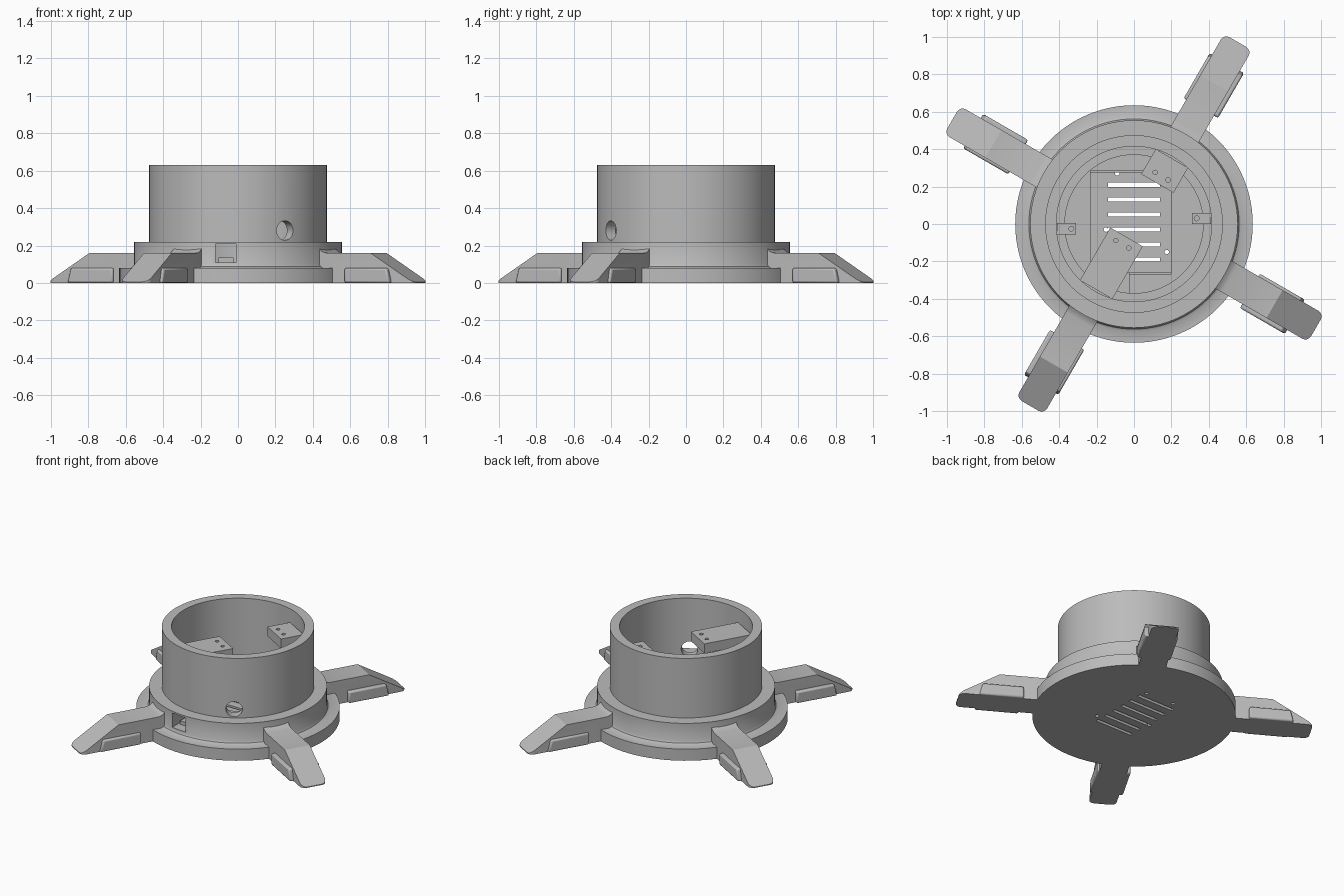
import bpy, bmesh, math
from mathutils import Matrix

cube = bpy.data.objects.get("Cube")
if cube:
    bpy.data.objects.remove(cube)

grey = bpy.data.materials.new("plain_grey")
grey.use_nodes = True
tone = (0.5, 0.5, 0.5, 1)
grey.diffuse_color = tone
grey.node_tree.nodes["Principled BSDF"].inputs["Base Color"].default_value = tone


def finish(name, bm, matrix=None):
    if matrix:
        bmesh.ops.transform(bm, matrix=matrix, verts=bm.verts)
    bmesh.ops.recalc_face_normals(bm, faces=bm.faces)
    me = bpy.data.meshes.new(name)
    bm.to_mesh(me)
    bm.free()
    me.materials.append(grey)
    ob = bpy.data.objects.new(name, me)
    bpy.context.collection.objects.link(ob)
    return ob


def spin(degrees):
    return Matrix.Rotation(math.radians(degrees), 4, 'Z')


def lathe(name, profile, steps=96):
    bm = bmesh.new()
    vs = [bm.verts.new((r, 0, z)) for r, z in profile]
    es = [bm.edges.new(p) for p in zip(vs, vs[1:])]
    bmesh.ops.spin(bm, geom=vs + es, cent=(0, 0, 0), axis=(0, 0, 1),
                   angle=2 * math.pi, steps=steps, use_duplicate=False)
    bmesh.ops.remove_doubles(bm, verts=bm.verts, dist=0.0001)
    return finish(name, bm)


def box(name, x, y, z, matrix=None):
    bm = bmesh.new()
    bmesh.ops.create_cube(bm, size=1)
    for v in bm.verts:
        v.co = [a if c < 0 else b for c, (a, b) in zip(v.co, (x, y, z))]
    return finish(name, bm, matrix)


def rod(name, radius, depth, matrix):
    bm = bmesh.new()
    bmesh.ops.create_cone(bm, cap_ends=True, segments=24, radius1=radius,
                          radius2=radius, depth=depth)
    return finish(name, bm, matrix)


def prism(name, outline, half, shift, matrix):
    # side outline (radius, height) extruded sideways
    bm = bmesh.new()
    face = bm.faces.new([bm.verts.new((r, shift - half, z)) for r, z in outline])
    new = bmesh.ops.extrude_face_region(bm, geom=[face])["geom"]
    bmesh.ops.translate(bm, vec=(0, 2 * half, 0),
                        verts=[g for g in new if isinstance(g, bmesh.types.BMVert)])
    return finish(name, bm, matrix)


def cut(target, cutters):
    bpy.context.view_layer.objects.active = target
    for c in cutters:
        mod = target.modifiers.new("cut", 'BOOLEAN')
        mod.operation = 'DIFFERENCE'
        mod.solver = 'EXACT'
        mod.object = c
        bpy.ops.object.modifier_apply(modifier=mod.name)
        bpy.data.objects.remove(c)


def smooth(ob):
    bpy.ops.object.select_all(action='DESELECT')
    ob.select_set(True)
    bpy.context.view_layer.objects.active = ob
    bpy.ops.object.shade_smooth_by_angle(angle=math.radians(30))


def shift(x, y, z):
    return Matrix.Translation((x, y, z))


# Flanged base, collar and tube turned as one body
body = lathe("housing", [
    (0, 0), (0.635, 0), (0.635, 0.08), (0.575, 0.08), (0.562, 0.087),
    (0.555, 0.1), (0.555, 0.22), (0.475, 0.22), (0.475, 0.63),
    (0.415, 0.63), (0.415, 0.22), (0.37, 0.22), (0.37, 0.05), (0, 0.05)])

# Electronics tray on the floor
tray = box("tray", (-0.235, 0.2), (-0.27, 0.285), (0.045, 0.08))
cut(tray, [box("corner_cut", (-0.3, -0.17), (-0.3, -0.2), (0, 0.2)),
           box("corner_cut", (0.14, 0.3), (0.22, 0.4), (0, 0.2))])

# Vent slots through floor and tray
def slots():
    result = []
    for i in range(6):
        y = 0.21 - i * 0.08
        result.append(box("slot", (-0.14, 0.14), (y - 0.011, y + 0.011), (-0.1, 0.2)))
    return result


def screw_holes():
    spots = [(-0.09, 0.27), (0.12, 0.265), (0.175, -0.15), (-0.15, -0.03)]
    return [rod("screw_hole", 0.012, 0.4, shift(x, y, 0)) for x, y in spots]


cut(tray, slots() + screw_holes())

# Round cable hole and rectangular port opening
radial = Matrix.Rotation(math.pi / 2, 4, 'Y')
cable = rod("cable_cut", 0.052, 0.3, spin(-58) @ shift(0.45, 0, 0.28) @ radial)
port = box("port_cut", (-0.12, -0.01), (-0.7, -0.3), (0.11, 0.208))
cut(body, slots() + screw_holes() + [cable, port])
smooth(body)

box("port_socket", (-0.105, -0.025), (-0.48, -0.26), (0.08, 0.135))
for y in (-0.27, 0.275):
    box("tray_lip", (-0.235 if y > 0 else -0.17, 0.14 if y > 0 else 0.2),
        (y, y + 0.01), (0.07, 0.1))

# Four splayed legs with side pads
for angle in (-30, 60, 150, 240):
    leg = prism("leg", [(0.5, 0.0), (1.12, 0.0), (1.12, 0.006), (0.865, 0.16),
                        (0.59, 0.16), (0.565, 0.168), (0.545, 0.185), (0.5, 0.185)],
                0.086, 0.005, spin(angle))
    # round the tip corners
    bm = bmesh.new()
    bm.from_mesh(leg.data)
    tip = [e for e in bm.edges
           if all(v.co.length > 1.1 for v in e.verts)
           and abs(e.verts[0].co.z - e.verts[1].co.z) > 0.003]
    bmesh.ops.bevel(bm, geom=tip, offset=0.035, segments=4, profile=0.5,
                    affect='EDGES')
    bm.to_mesh(leg.data)
    bm.free()
    smooth(leg)
    pad = prism("leg_pad", [(0.715, 0), (0.995, 0), (0.975, 0.08), (0.715, 0.08)],
                0.106, 0, spin(angle))
    bevel = pad.modifiers.new("soft_edges", 'BEVEL')
    bevel.width = 0.01
    bevel.segments = 2
    smooth(pad)

# Two inner shelves hung from the tube wall
for angle, inner in ((60, 0.25), (240, 0.08)):
    shelf = box("inner_shelf", (inner, 0.405), (-0.1, 0.1), (0.47, 0.535), spin(angle))
    cut(shelf, [rod("shelf_hole", 0.012, 0.06, spin(angle) @ shift(inner + 0.045, s, 0.535))
                for s in (-0.04, 0.04)])

# Two small fixing tabs on the ledge
for side, y in ((-1, -0.025), (1, 0.03)):
    ends = sorted((side * 0.31, side * 0.412))
    tab = box("fixing_tab", ends, (y - 0.03, y + 0.03), (0.19, 0.235))
    cut(tab, [rod("tab_hole", 0.013, 0.2, shift(side * 0.335, y, 0.21))])
